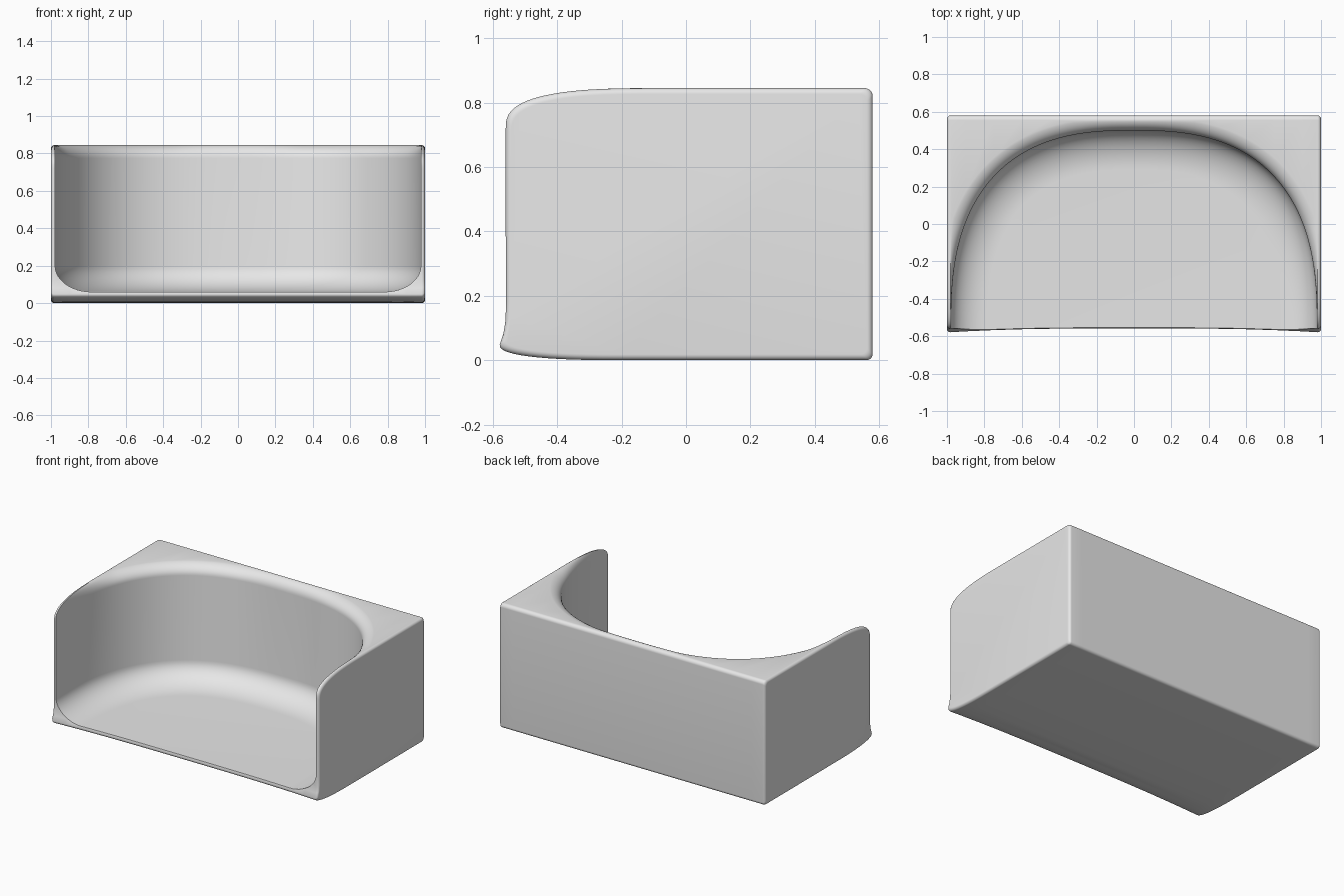
import bpy, bmesh
from math import sin, cos, pi, sqrt

cube = bpy.data.objects.get("Cube")
if cube:
    bpy.data.objects.remove(cube)

TOP, BACK, FRONT = 0.845, 0.58, -0.56


def material(name, value):
    mat = bpy.data.materials.new(name)
    mat.use_nodes = True
    col = (value, value, value, 1)
    mat.diffuse_color = col
    mat.node_tree.nodes["Principled BSDF"].inputs["Base Color"].default_value = col
    return mat


def loft(name, rings):
    """Skin a list of closed rings with equal point counts and cap both ends."""
    bm = bmesh.new()
    rows = [[bm.verts.new(p) for p in ring] for ring in rings]
    n = len(rows[0])
    for a, b in zip(rows, rows[1:]):
        for i in range(n):
            j = (i + 1) % n
            bm.faces.new((a[i], a[j], b[j], b[i]))
    bm.faces.new(rows[0][::-1])
    bm.faces.new(rows[-1])
    bmesh.ops.recalc_face_normals(bm, faces=bm.faces)
    mesh = bpy.data.meshes.new(name)
    bm.to_mesh(mesh)
    bm.free()
    obj = bpy.data.objects.new(name, mesh)
    bpy.context.collection.objects.link(obj)
    return obj


def corner(cy, cz, ry, rz, start, power=1.0, steps=10):
    """Quarter of a superellipse in the side plane."""
    pts = []
    for i in range(steps + 1):
        t = start + pi / 2 * i / steps
        c, s = cos(t), sin(t)
        pts.append((cy + ry * abs(c) ** power * (1 if c > 0 else -1),
                    cz + rz * abs(s) ** power * (1 if s > 0 else -1)))
    return pts


# Side profile: tight back corners, soft front top, flared front lip
profile = corner(BACK - 0.025, TOP - 0.025, 0.025, 0.025, 0)
profile += corner(-0.1, 0.72, 0.46, TOP - 0.72, pi / 2, 0.72, 20)
profile += [(FRONT, 0.4), (FRONT, 0.18), (-0.562, 0.12), (-0.569, 0.08)]
profile += corner(-0.2, 0.048, 0.38, 0.048, pi, 0.8, 14)
profile += corner(BACK - 0.02, 0.02, 0.02, 0.02, 1.5 * pi)


def side_slice(x, inset):
    """Profile at x, drawn in by the edge rounding and bowed at the low front."""
    ring = []
    for y, z in profile:
        bow = 0.022 * (1 - abs(x) ** 3) if y < -0.45 and z < 0.3 else 0
        ring.append((x, y * (1 - inset / 0.58) + bow,
                     z + inset * (1 - 2 * z / TOP)))
    return ring


R = 0.018
ends = [(1 - R + R * sin(t * pi / 12), R * (1 - cos(t * pi / 12))) for t in range(7)]
spans = [(-0.9 + 0.15 * i, 0) for i in range(13)]
slices = [(-x, d) for x, d in reversed(ends)] + spans + ends
body = loft("curved_shell", [side_slice(x, d) for x, d in slices])

# Cavity outline: half superellipse open toward the front
A, B, CY, N = 0.978, 1.05, -0.55, 2.6
STEPS = 96


def outline(sx=1.0, sy=1.0, flare=0.0):
    pts = []
    for i in range(STEPS + 1):
        t = pi * i / STEPS
        c, s = cos(t), max(sin(t), 0)
        u, v = abs(c) ** (2 / N) * (1 if c > 0 else -1), s ** (2 / N)
        nx = abs(u) ** (N - 1) / A * (1 if u > 0 else -1)
        ny = v ** (N - 1) / B
        length = sqrt(nx * nx + ny * ny)
        x, y = A * u * sx, CY + B * v * sy
        fx = max(-0.99, min(0.99, x + 0.09 * nx / length))
        fy = min(0.565, y + 0.09 * ny / length)
        pts.append((x + (fx - x) * flare, y + (fy - y) * flare))
    return [(pts[0][0], -0.8)] + pts + [(pts[-1][0], -0.8)]


rings = []
for i in range(13):                       # floor and its broad fillet
    t = pi / 2 * i / 12
    k = 1 - sin(t)
    rings.append([(x, y, 0.06 + 0.14 * (1 - cos(t)))
                  for x, y in outline(1 - 0.2 * k, 1 - 0.2 * k)])
for i in range(11):                       # upright wall rolling out at the rim
    t = pi / 2 * i / 10
    rings.append([(x, y, 0.775 + 0.0715 * sin(t))
                  for x, y in outline(flare=1 - cos(t))])
rings.append([(x, y, 1.0) for x, y in outline(flare=1)])
cutter = loft("cavity_cutter", rings)
cutter.hide_render = True
cutter.hide_viewport = True

grey = material("light_grey", 0.8)
body.data.materials.append(grey)
cutter.data.materials.append(grey)

cut = body.modifiers.new("cavity", "BOOLEAN")
cut.operation = "DIFFERENCE"
cut.solver = "EXACT"
cut.object = cutter

# Bake the cut so the shading can follow the final edges
bpy.context.view_layer.update()
graph = bpy.context.evaluated_depsgraph_get()
final = bpy.data.meshes.new_from_object(body.evaluated_get(graph))
body.modifiers.clear()
body.data = final
bpy.data.objects.remove(cutter)
bpy.ops.object.select_all(action="DESELECT")
body.select_set(True)
bpy.context.view_layer.objects.active = body
bpy.ops.object.shade_smooth_by_angle(angle=pi / 5)
